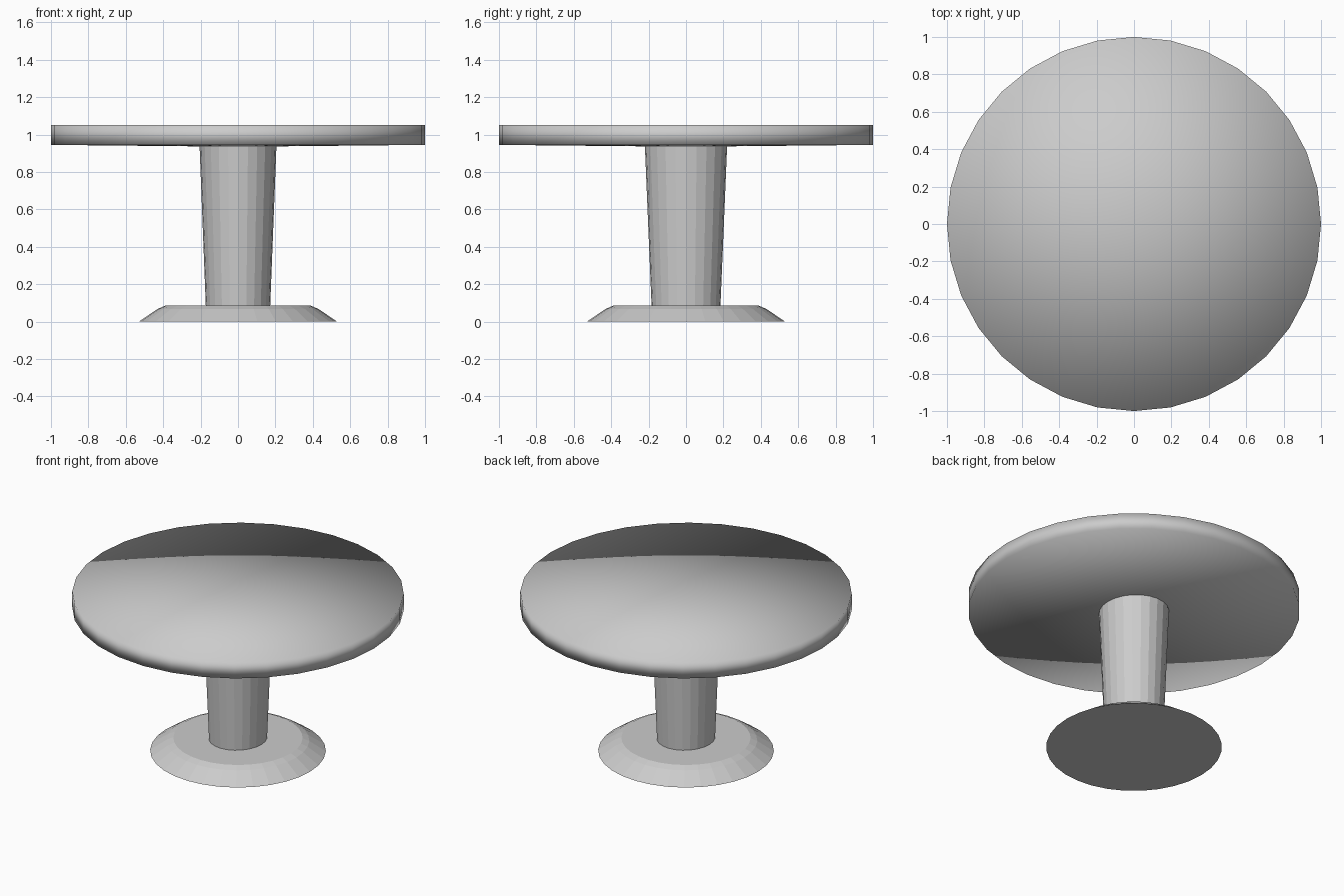
import bpy, bmesh
from math import cos, sin, pi

if "Cube" in bpy.data.objects:
    bpy.data.objects.remove(bpy.data.objects["Cube"])


def lathe(name, profile, sides, scale_x=1.0, smooth=False):
    """Spin (radius, z) points around z; radius 0 makes a pole."""
    bm = bmesh.new()
    rings = []
    for r, z in profile:
        n = 1 if r == 0 else sides
        rings.append([bm.verts.new((r * scale_x * cos(2 * pi * i / sides),
                                    r * sin(2 * pi * i / sides), z)) for i in range(n)])
    for a, b in zip(rings, rings[1:]):
        for i in range(sides):
            j = (i + 1) % sides
            quad = [a[i % len(a)], a[j % len(a)], b[j % len(b)], b[i % len(b)]]
            bm.faces.new(list(dict.fromkeys(quad)))
    bmesh.ops.recalc_face_normals(bm, faces=bm.faces)
    for f in bm.faces:
        f.smooth = smooth
    mesh = bpy.data.meshes.new(name)
    bm.to_mesh(mesh)
    bm.free()
    obj = bpy.data.objects.new(name, mesh)
    bpy.context.collection.objects.link(obj)
    return obj


# Round top with a very slightly domed underside, fully smooth-shaded
lathe("table_top", [(0, 0.935), (1.0, 0.945), (1.0, 1.05), (0, 1.05)], 32, smooth=True)

# Tapered, slightly oval column
lathe("column", [(0, 0.08), (0.184, 0.08), (0.22, 0.942), (0, 0.942)], 24, scale_x=0.935)

# Sloped foot with a softened upper rim
lathe("base", [(0, 0), (0.53, 0), (0.43, 0.068), (0.39, 0.085), (0, 0.085)], 32)
